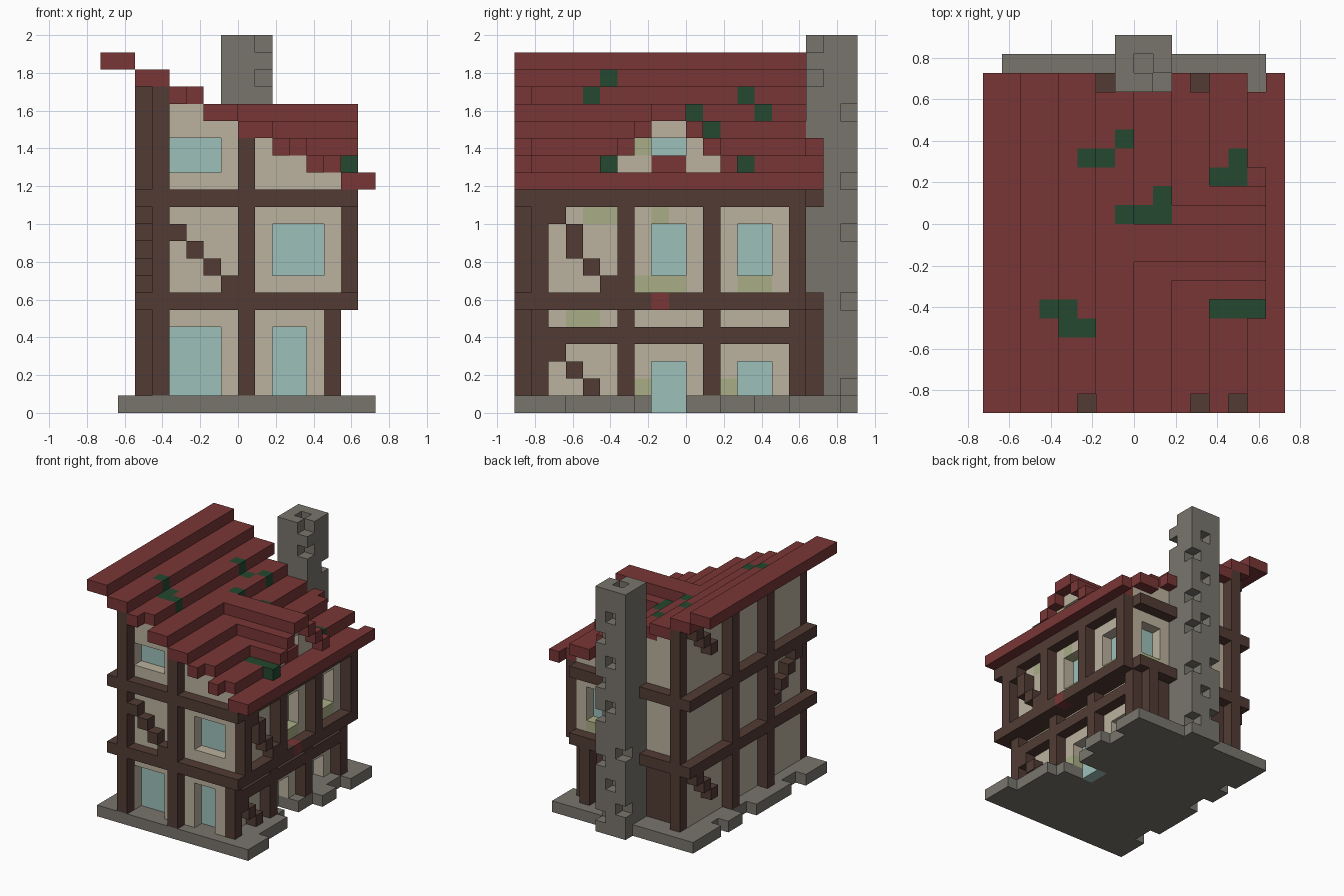
import bpy
import bmesh

U = 1 / 11  # block size

cube = bpy.data.objects.get("Cube")
if cube:
    bpy.data.objects.remove(cube, do_unlink=True)


def material(name, rgb):
    lin = [((c / 255 + 0.055) / 1.055) ** 2.4 for c in rgb] + [1.0]
    m = bpy.data.materials.new(name)
    m.use_nodes = True
    m.diffuse_color = lin
    bsdf = next(n for n in m.node_tree.nodes if n.type == 'BSDF_PRINCIPLED')
    bsdf.inputs["Base Color"].default_value = lin
    return m


RED = material("roof red", (121, 54, 54))
TIMBER = material("dark timber", (82, 59, 52))
PLASTER = material("cream plaster", (187, 177, 157))
MOSSY = material("mossy plaster", (170, 174, 134))
GLASS = material("pale glass", (158, 192, 186))
STONE = material("grey stone", (121, 117, 109))
MOSS = material("dark moss", (36, 72, 47))


def box(x0, x1, y0, y1, z0, z1):
    """Set of unit blocks filling a box."""
    return {(x, y, z) for x in range(x0, x1) for y in range(y0, y1) for z in range(z0, z1)}


# The six faces of a block: outward step and corner offsets
SIDES = []
for axis in range(3):
    b, c = (axis + 1) % 3, (axis + 2) % 3
    for s in (0, 1):
        quad = []
        for p, q in ((0, 0), (1, 0), (1, 1), (0, 1)):
            o = [0, 0, 0]
            o[axis], o[b], o[c] = s, p, q
            quad.append(tuple(o))
        step = [0, 0, 0]
        step[axis] = 2 * s - 1
        SIDES.append((step, quad if s else quad[::-1]))


def build(name, cells, mat):
    """Mesh the outer skin of a set of blocks and merge flat faces."""
    bm = bmesh.new()
    verts = {}
    for x, y, z in sorted(cells):
        for (dx, dy, dz), quad in SIDES:
            if (x + dx, y + dy, z + dz) in cells:
                continue
            face = []
            for ox, oy, oz in quad:
                k = (x + ox, y + oy, z + oz)
                if k not in verts:
                    verts[k] = bm.verts.new([v * U for v in k])
                face.append(verts[k])
            bm.faces.new(face)
    bmesh.ops.dissolve_limit(bm, angle_limit=0.01, verts=bm.verts, edges=bm.edges)
    mesh = bpy.data.meshes.new(name)
    bm.to_mesh(mesh)
    bm.free()
    mesh.materials.append(mat)
    obj = bpy.data.objects.new(name, mesh)
    bpy.context.collection.objects.link(obj)


def roof_z(x):
    return 20 - (x + 8) // 2


# Main roof: stepped planks with a few broken ends
roof = {(x, y, roof_z(x)) for x in range(-8, 8) for y in range(-10, 8)}
for x, y in ((-3, -10), (3, -10), (5, -10), (-2, 7), (3, 7), (6, 7)):
    roof.discard((x, y, roof_z(x)))

# Dormer roof: stepped gable
dormer = set()
for i in range(4):
    for y in (-2 - i, -1 + i):
        dormer |= box(2 * i, 7, y, y + 1, 17 - i, 18 - i)

# Plaster walls: ground floor, then wider upper floors
walls = box(-5, 5, -9, -8, 1, 6) | box(4, 5, -9, 7, 1, 6) | box(-5, -4, -9, 7, 1, 6)
walls |= box(-5, 6, -9, -8, 7, 12) | box(5, 6, -9, 7, 7, 12)
walls |= box(-5, -4, -9, 7, 7, 12) | box(-5, 6, 6, 7, 7, 12)
walls |= box(-5, -4, -9, 7, 13, 19) | box(5, 6, -9, 7, 13, 14)
for x in range(-5, 6):
    for y in (-9, 6):
        walls |= box(x, x + 1, y, y + 1, 13, roof_z(x))
for i in range(3):
    walls |= box(5, 6, -4 + i, 2 - i, 14 + i, 15 + i)

# Windows and doors: an opening with glass one block behind it
glass = set()
for a0, a1, z0, z1 in ((-4, -1, 1, 5), (2, 4, 1, 5), (2, 5, 8, 11), (-4, -1, 14, 16)):
    walls -= box(a0, a1, -9, -8, z0, z1)
    glass |= box(a0, a1, -8, -7, z0, z1)
for face, a0, a1, z0, z1 in ((4, -2, 0, 0, 3), (4, 3, 5, 1, 3), (5, -2, 0, 8, 11),
                             (5, 3, 5, 8, 11), (5, -2, 0, 14, 16)):
    walls -= box(face, face + 1, a0, a1, z0, z1)
    glass |= box(face - 1, face, a0, a1, z0, z1)
walls -= box(3, 5, 6, 7, 8, 11)
glass |= box(3, 5, 5, 6, 8, 11)

# Floor beams
beams = set()
for z in (6, 12):
    beams |= box(-6, 7, -10, 7, z, z + 1) | box(-6, 6, 7, 8, z, z + 1)
beams |= box(5, 6, -8, 6, 4, 5)

# Posts
posts = box(-5, -4, -10, -9, 1, 19) | box(0, 1, -10, -9, 1, 16)
posts |= box(-5, -4, 7, 8, 1, 19) | box(4, 5, 7, 8, 1, 6)
for y in (-4, 1):
    posts |= box(-6, -5, y, y + 1, 1, 19)
for y in (-9, -4, 1, 6):
    posts |= box(5, 6, y, y + 1, 1, 6) | box(6, 7, y, y + 1, 7, 12)
posts -= beams

# Diagonal braces
braces = {(-4 + i, -10, 10 - i) for i in range(4)}
braces |= {(6, -8, 11), (6, -7, 10), (6, -7, 9), (6, -6, 8), (6, -5, 7)}
braces |= {(5, -8 + i, 3 - i) for i in range(3)}
braces |= {(-6, -5 - i, 8 + i) for i in range(4)}
braces |= {(-6, 6 - i, z - i) for z in (5, 18) for i in range(3)}

# Timber boarding at the back of the ground floor
boarding = box(-4, 4, 6, 7, 1, 6)

# Chimney with an open top and chipped corners
chimney = box(-1, 2, 7, 10, 0, 22) - box(0, 1, 8, 9, 20, 22)
chimney -= {(1, 7, 21), (1, 7, 19)}
chimney -= {(1, 9, z) for z in (1, 6, 10, 13, 17)}
chimney -= {(0, 9, 19), (0, 9, 11), (-1, 9, 7), (0, 9, 4), (0, 9, 15), (-1, 9, 2)}

# Stone base with ragged sides and a gap at the side door
base = box(-7, 7, -10, 9, 0, 1) | box(7, 8, -10, -7, 0, 1)
for y0, y1 in ((-3, 2), (4, 6)):
    base -= box(6, 7, y0, y1, 0, 1)
for y0, y1 in ((-7, -5), (0, 2), (4, 5)):
    base -= box(-7, -6, y0, y1, 0, 1)
base -= box(4, 8, -2, 0, 0, 1)
base -= glass | chimney

# Moss on the roof
moss = {(6, -5, 14)}
for x0, x1, y0, y1 in ((-3, -1, 3, 4), (-1, 0, 4, 5), (-1, 2, 0, 1), (1, 2, 1, 2),
                       (4, 6, 2, 3), (5, 6, 3, 4), (-5, -3, -5, -4), (-4, -2, -6, -5),
                       (4, 6, -5, -4)):
    moss |= {(x, y, roof_z(x)) for x in range(x0, x1) for y in range(y0, y1)}

# Mossy patches in the plaster
patches = box(4, 5, -7, -5, 5, 6) | box(4, 5, -3, -2, 1, 2) | box(4, 5, 2, 3, 1, 2)
patches |= box(5, 6, -6, -4, 11, 12) | box(5, 6, -2, -1, 11, 12)
patches |= box(5, 6, -3, 0, 7, 8) | box(5, 6, 3, 5, 7, 8)
patches |= {(5, -3, 15)} | box(3, 5, 6, 7, 7, 8)

# Red block set into the beam over the side door
beam_block = {(6, -2, 6)}

build("stone_base", base, STONE)
build("chimney", chimney, STONE)
build("walls", walls - patches - boarding - chimney, PLASTER)
build("mossy_wall_patches", patches, MOSSY)
build("window_glass", glass, GLASS)
build("floor_beams", beams - beam_block - chimney, TIMBER)
build("posts", posts, TIMBER)
build("braces", braces - posts, TIMBER)
build("back_boarding", boarding, TIMBER)
build("beam_block", beam_block, RED)
build("main_roof", roof - moss - walls - glass - chimney, RED)
build("dormer_roof", dormer - moss - roof, RED)
build("roof_moss", moss, MOSS)
